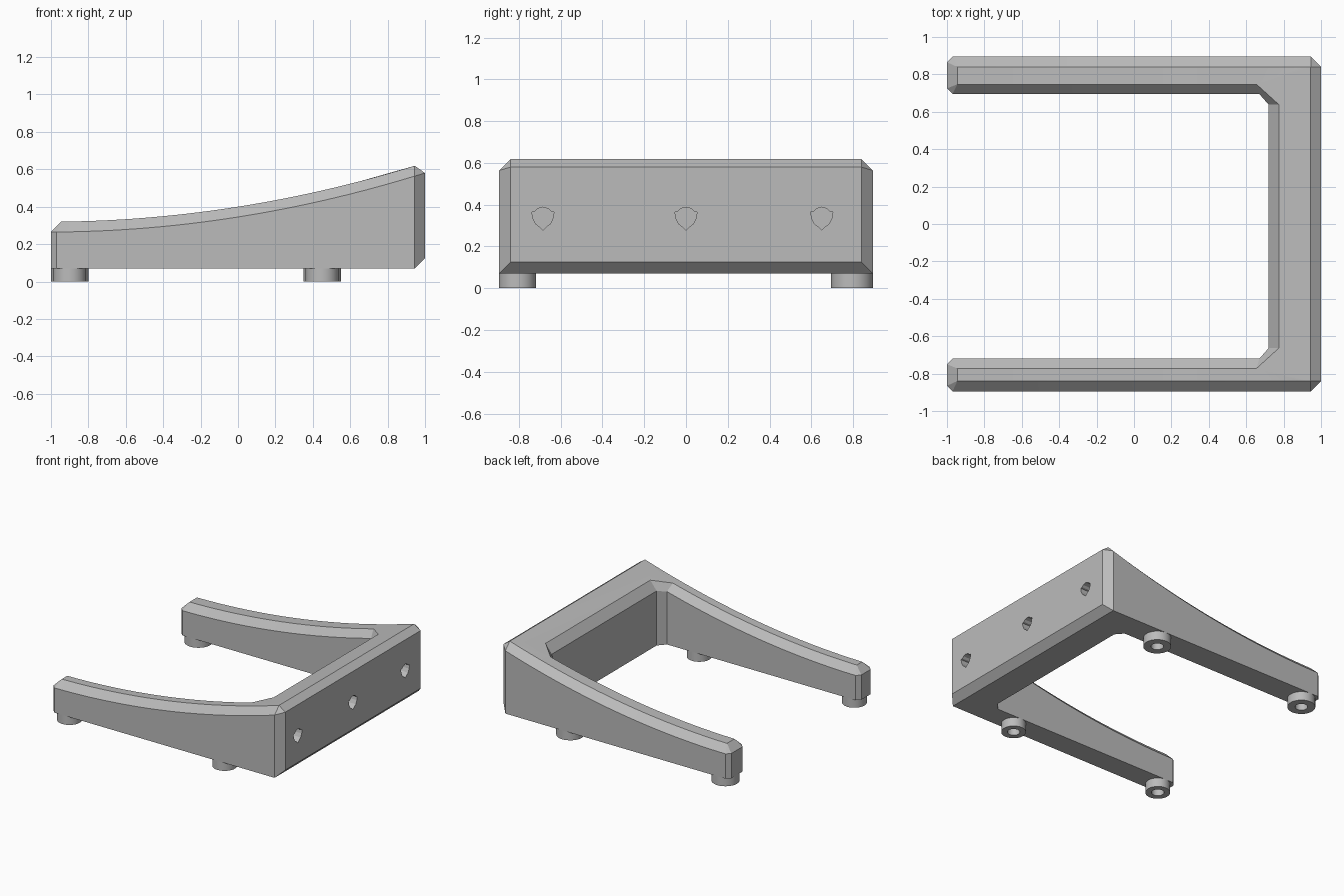
import bpy, bmesh, math
from mathutils import Vector

old = bpy.data.objects.get("Cube")
if old:
    bpy.data.objects.remove(old, do_unlink=True)

grey = bpy.data.materials.new("plain grey")
grey.use_nodes = True
GREY = (0.5, 0.5, 0.5, 1)
grey.diffuse_color = GREY
grey.node_tree.nodes["Principled BSDF"].inputs["Base Color"].default_value = GREY

FLOOR = 0.07      # underside of the frame
CH = 0.055        # chamfer width
OUT = 0.895       # outer half width
TIP = 0.03        # small corner cut on the arm tips


def make(name, bm):
    bmesh.ops.remove_doubles(bm, verts=bm.verts, dist=1e-5)
    bmesh.ops.recalc_face_normals(bm, faces=bm.faces)
    mesh = bpy.data.meshes.new(name)
    bm.to_mesh(mesh)
    bm.free()
    mesh.materials.append(grey)
    obj = bpy.data.objects.new(name, mesh)
    bpy.context.collection.objects.link(obj)
    return obj


def smooth(obj, degrees):
    bpy.ops.object.select_all(action='DESELECT')
    obj.select_set(True)
    bpy.context.view_layer.objects.active = obj
    bpy.ops.object.shade_smooth_by_angle(angle=math.radians(degrees))


def height(x):
    """Sweeping top line of the frame."""
    return 0.40 + 0.158 * x + 0.0776 * x * x


def side(x, y, tx, ty, shoulder=None):
    """Bottom, low, shoulder and top points of one wall."""
    z = height(x) - CH if shoulder is None else shoulder
    return [(x, y, FLOOR), (x, y, FLOOR), (x, y, z), (tx, ty, height(tx))]


def arm_sections(inner, s):
    """Cross-sections from the arm tip round to the back bar; s is the side."""
    top_o, top_i = OUT - CH, inner + CH - 0.003
    rows = []
    for x, cut in ((-1, TIP), (TIP - 1, 0)):
        z = height(CH - 1) - CH
        rows.append((side(x, OUT - cut, CH - 1, top_o, z),
                     side(x, inner + cut, CH - 1, top_i, z)))
    # curved stretch, then the outer wall runs on past the inner corner
    corner = side(0.67, inner, 0.655, top_i)
    for i in range(1, 25):
        x = CH - 1 + (0.655 + 1 - CH) * i / 24
        rows.append((side(x, OUT, x, top_o),
                     corner if i == 24 else side(x, inner, x, top_i)))
    for i in range(1, 6):
        x = 0.655 + (1 - CH - 0.655) * i / 5
        rows.append((side(x, OUT, x, top_o), corner))
    # bar end, with the chamfer under the back edge
    back = [(1 - CH, OUT, FLOOR), (1, top_o, FLOOR + CH),
            (1, top_o, 0.58), (1 - CH, top_o, height(1 - CH))]
    rows.append((back, side(0.72, inner - 0.057, 0.775, inner - 0.057)))
    return [[Vector((x, s * y, z)) for x, y, z in o + i[::-1]] for o, i in rows]


# U-shaped frame lofted through all sections
sections = arm_sections(0.695, 1) + arm_sections(0.72, -1)[::-1]
bm = bmesh.new()


def face(points):
    clean = []
    for p in points:
        if all((p - q).length > 1e-5 for q in clean):
            clean.append(p)
    if len(clean) > 2:
        bm.faces.new([bm.verts.new(p) for p in clean])


for a, b in zip(sections, sections[1:]):
    for k in range(8):
        n = (k + 1) % 8
        face([a[k], a[n], b[n], b[k]])
for end in (sections[0], sections[-1]):
    face([end[0], end[2], end[5], end[7]])
    face([end[2], end[3], end[4], end[5]])
frame = make("frame", bm)

# Shield-shaped mounting pockets in the back bar
half = [(0, 0.388), (0.025, 0.381), (0.038, 0.368), (0.053, 0.365),
        (0.048, 0.335), (0.035, 0.308), (0.016, 0.294), (0, 0.278)]
outline = half + [(-y, z) for y, z in half[-2:0:-1]]
bm = bmesh.new()
for cy in (-0.685, 0, 0.65):
    f = bm.faces.new([bm.verts.new((0.93, cy + y, z)) for y, z in outline])
    ext = bmesh.ops.extrude_face_region(bm, geom=[f])
    moved = [v for v in ext["geom"] if isinstance(v, bmesh.types.BMVert)]
    bmesh.ops.translate(bm, verts=moved, vec=(0.15, 0, 0))
cutter = make("pocket_cutter", bm)
cutter.hide_render = True
mod = frame.modifiers.new("pockets", 'BOOLEAN')
mod.object = cutter
mod.operation = 'DIFFERENCE'
mod.solver = 'EXACT'
bpy.context.view_layer.objects.active = frame
frame.select_set(True)
bpy.ops.object.modifier_apply(modifier=mod.name)
bpy.data.objects.remove(cutter, do_unlink=True)
smooth(frame, 12)


# Round feet with a screw recess underneath
def foot(name, x, y, r):
    bm = bmesh.new()
    profile = [(0, 0.06), (0.045, 0.06), (0.045, 0), (r, 0), (r, FLOOR), (0, FLOOR)]
    verts = [bm.verts.new((p, 0, z)) for p, z in profile]
    edges = [bm.edges.new(pair) for pair in zip(verts, verts[1:])]
    bmesh.ops.spin(bm, geom=verts + edges, cent=(0, 0, 0), axis=(0, 0, 1),
                   angle=math.tau, steps=40)
    obj = make(name, bm)
    obj.location = (x, y, 0)
    smooth(obj, 30)


for end, x in (("tip", -0.9), ("back", 0.45)):
    foot("left_foot_" + end, x, 0.795, 0.1)
    foot("right_foot_" + end, x, -0.8075, 0.0885)
